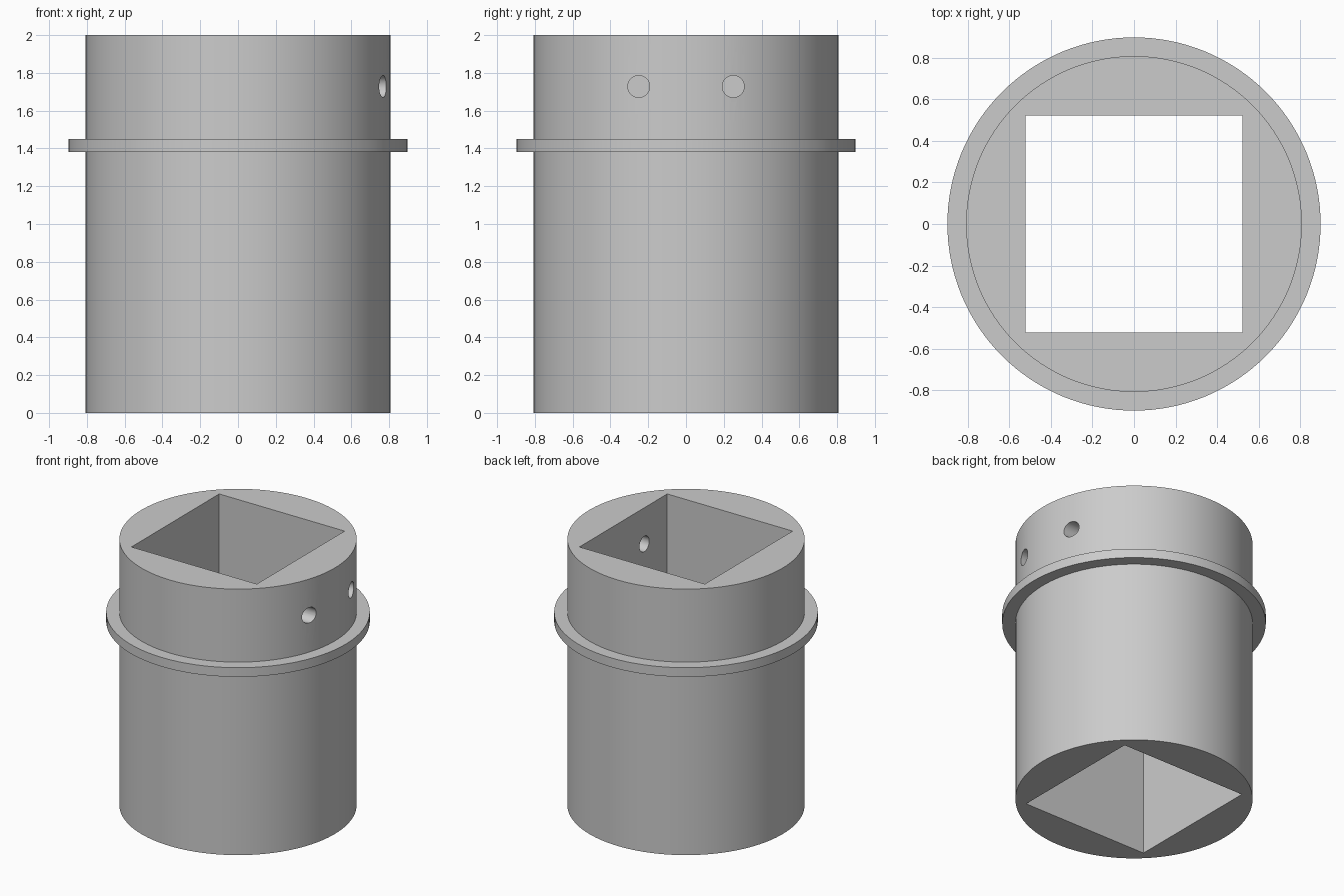
import bpy
import math

cube = bpy.data.objects.get("Cube")
if cube:
    bpy.data.objects.remove(cube, do_unlink=True)

BODY_R, FLANGE_R, HEIGHT = 0.808, 0.898, 2.0
FLANGE_BOTTOM, FLANGE_TOP = 1.382, 1.451
BORE = 1.043
HOLE_R, HOLE_Y, HOLE_Z = 0.058, 0.25, 1.728

grey = bpy.data.materials.new("plain_grey")
grey.use_nodes = True
colour = (0.6, 0.6, 0.6, 1.0)
grey.diffuse_color = colour
grey.node_tree.nodes["Principled BSDF"].inputs["Base Color"].default_value = colour


def cylinder(name, radius, depth, location, rotation=(0, 0, 0), sides=128):
    bpy.ops.mesh.primitive_cylinder_add(
        vertices=sides, radius=radius, depth=depth, location=location, rotation=rotation)
    obj = bpy.context.object
    obj.name = name
    obj.data.materials.append(grey)
    return obj


def combine(target, tool, operation):
    """Apply an exact boolean and discard the tool object."""
    mod = target.modifiers.new(operation.lower(), 'BOOLEAN')
    mod.operation, mod.solver, mod.object = operation, 'EXACT', tool
    bpy.context.view_layer.objects.active = target
    bpy.ops.object.modifier_apply(modifier=mod.name)
    bpy.data.objects.remove(tool, do_unlink=True)


# Round sleeve with a thin collar
sleeve = cylinder("collared_sleeve", BODY_R, HEIGHT, (0, 0, HEIGHT / 2))
collar = cylinder("collar", FLANGE_R, FLANGE_TOP - FLANGE_BOTTOM,
                  (0, 0, (FLANGE_TOP + FLANGE_BOTTOM) / 2))
combine(sleeve, collar, 'UNION')

# Square bore through the full height
bpy.ops.mesh.primitive_cube_add(size=1, location=(0, 0, HEIGHT / 2))
bore = bpy.context.object
bore.scale = (BORE, BORE, HEIGHT * 1.5)
bore.data.materials.append(grey)
combine(sleeve, bore, 'DIFFERENCE')

# Two pin holes through one wall
for side in (-1, 1):
    pin = cylinder("pin_hole", HOLE_R, 0.8, (0.7, side * HOLE_Y, HOLE_Z),
                   (0, math.pi / 2, 0), 32)
    combine(sleeve, pin, 'DIFFERENCE')

# Smooth the round walls, keep the rims crisp
bpy.ops.object.select_all(action='DESELECT')
sleeve.select_set(True)
bpy.context.view_layer.objects.active = sleeve
bpy.ops.object.shade_smooth_by_angle(angle=math.radians(30))
